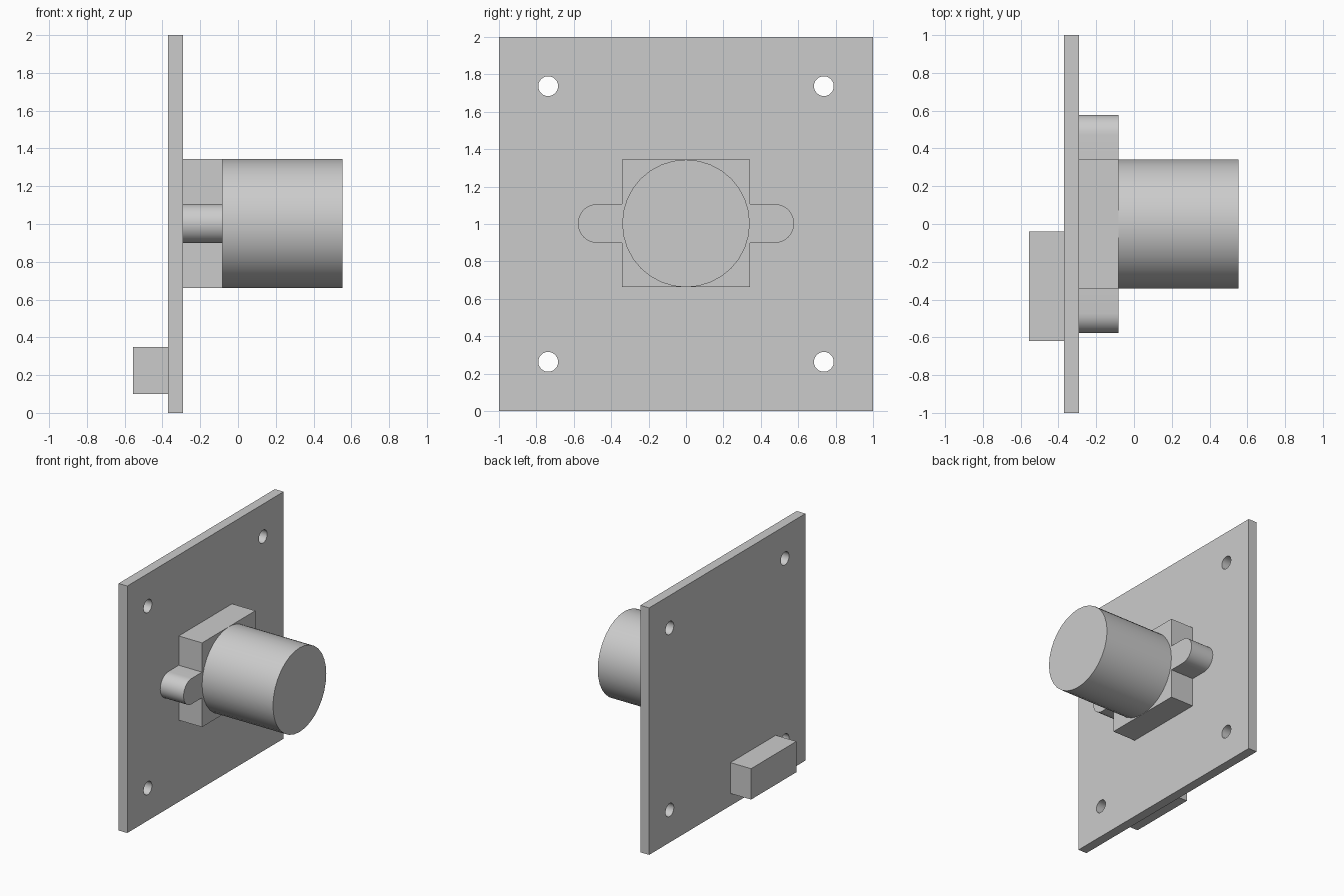
import bpy, bmesh, math
from mathutils import Matrix

cube = bpy.data.objects.get("Cube")
if cube:
    bpy.data.objects.remove(cube, do_unlink=True)

# One plain grey for every part
grey = bpy.data.materials.new("light_grey")
grey.use_nodes = True
grey.diffuse_color = (0.6, 0.6, 0.6, 1)
grey.node_tree.nodes["Principled BSDF"].inputs["Base Color"].default_value = (0.6, 0.6, 0.6, 1)


def finish(name, bm, smooth=False):
    bmesh.ops.recalc_face_normals(bm, faces=bm.faces)
    mesh = bpy.data.meshes.new(name)
    bm.to_mesh(mesh)
    bm.free()
    mesh.materials.append(grey)
    obj = bpy.data.objects.new(name, mesh)
    bpy.context.collection.objects.link(obj)
    if smooth:
        select(obj)
        bpy.ops.object.shade_smooth_by_angle(angle=math.radians(35))
    return obj


def select(obj):
    bpy.ops.object.select_all(action='DESELECT')
    obj.select_set(True)
    bpy.context.view_layer.objects.active = obj


def box(name, x, y, z):
    bm = bmesh.new()
    bmesh.ops.create_cube(bm, size=1)
    for v in bm.verts:
        for axis, (low, high) in enumerate((x, y, z)):
            v.co[axis] = high if v.co[axis] > 0 else low
    return finish(name, bm)


def add_rod(bm, x, y, z, radius, sides):
    # Cylinder lying along x
    place = Matrix.Translation((sum(x) / 2, y, z)) @ Matrix.Rotation(math.pi / 2, 4, 'Y')
    bmesh.ops.create_cone(bm, cap_ends=True, segments=sides, radius1=radius,
                          radius2=radius, depth=x[1] - x[0], matrix=place)


BACK, FACE, STEP, TIP = -0.37, -0.292, -0.083, 0.552
MID = 1.003

# Square board with four corner holes
board = box("board", (BACK, FACE), (-1, 1), (0, 2))
bm = bmesh.new()
for y in (-0.737, 0.737):
    for z in (0.263, 1.737):
        add_rod(bm, (BACK - 0.1, FACE + 0.1), y, z, 0.053, 24)
cutter = finish("hole_cutter", bm)
cutter.hide_render = True
cut = board.modifiers.new("holes", 'BOOLEAN')
cut.operation = 'DIFFERENCE'
cut.solver = 'EXACT'
cut.object = cutter
select(board)
bpy.ops.object.modifier_apply(modifier=cut.name)
bpy.data.objects.remove(cutter, do_unlink=True)
bpy.ops.object.shade_smooth_by_angle(angle=math.radians(35))

# Square lens mount with a rounded ear on each side
HALF, EAR, EAR_CENTRE = 0.341, 0.104, 0.474
outline = []
for side in (1, -1):
    outline.append((side * HALF, -side * HALF))
    outline.append((side * HALF, -side * EAR))
    for i in range(17):
        a = -math.pi / 2 + math.pi * i / 16
        outline.append((side * (EAR_CENTRE + EAR * math.cos(a)), side * EAR * math.sin(a)))
    outline.append((side * HALF, side * EAR))
    outline.append((side * HALF, side * HALF))
bm = bmesh.new()
base = bm.faces.new([bm.verts.new((FACE, y, MID + z)) for y, z in outline])
grown = bmesh.ops.extrude_face_region(bm, geom=[base], use_keep_orig=True)
for v in grown["geom"]:
    if isinstance(v, bmesh.types.BMVert):
        v.co.x = STEP
finish("lens_mount", bm, smooth=True)

# Lens barrel
bm = bmesh.new()
add_rod(bm, (STEP, TIP), 0, MID, HALF, 32)
finish("lens_barrel", bm, smooth=True)

# Connector block on the back of the board
box("connector", (-0.555, BACK), (-0.62, -0.04), (0.1, 0.35))
